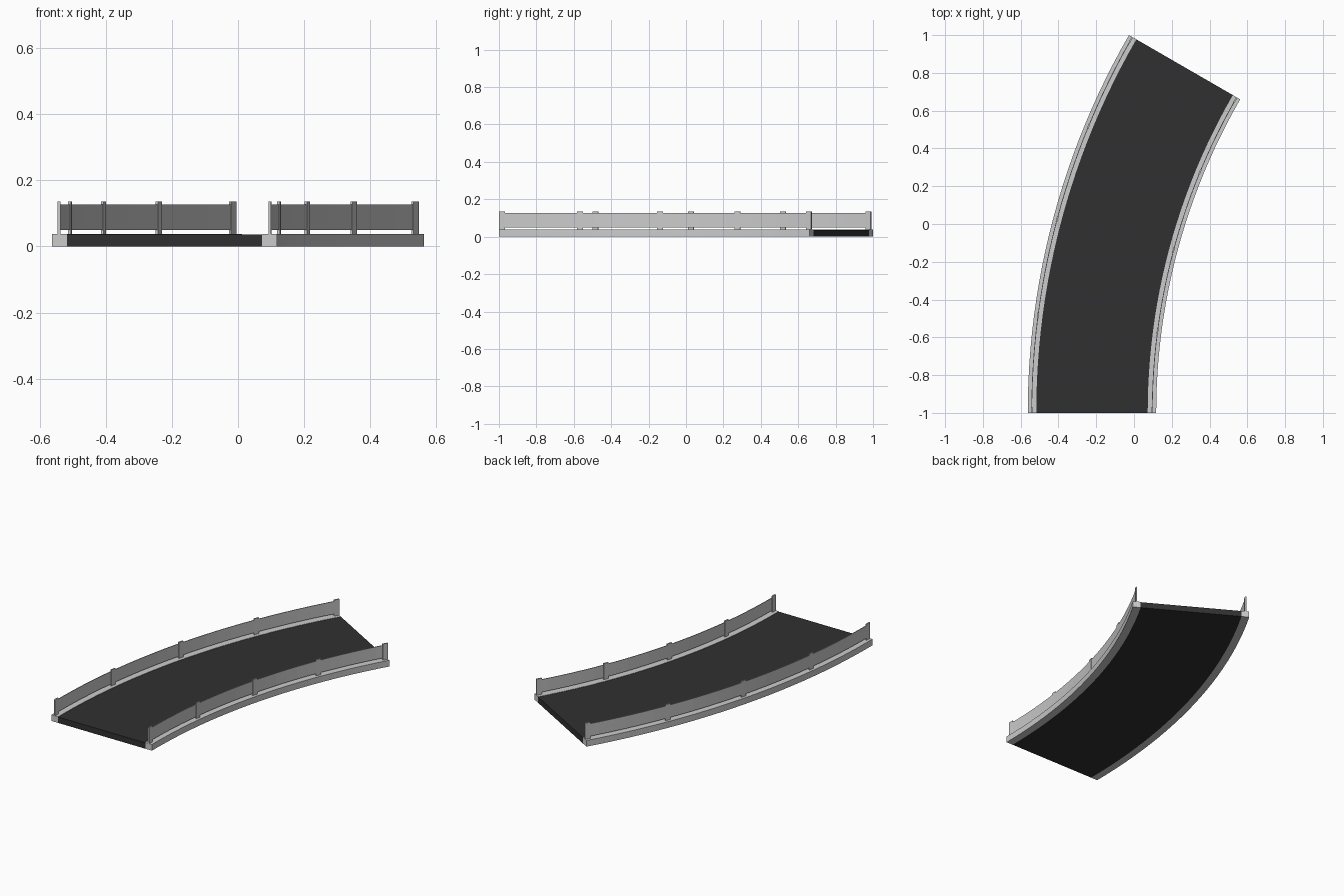
import bpy, bmesh, math

if "Cube" in bpy.data.objects:
    bpy.data.objects.remove(bpy.data.objects["Cube"])

CX, CY = 3.4375, -1.0        # centre of the bend
END = math.radians(30)       # sweep of the bend


def point(r, a, z):
    return (CX - r * math.cos(a), CY + r * math.sin(a), z)


def sweep(name, r0, r1, z0, z1, a0=0.0, a1=END, steps=24):
    """Rectangular section swept around the bend centre."""
    bm = bmesh.new()
    rings = []
    for i in range(steps + 1):
        a = a0 + (a1 - a0) * i / steps
        rings.append([bm.verts.new(point(r, a, z))
                      for r, z in ((r0, z0), (r1, z0), (r1, z1), (r0, z1))])
    for p, q in zip(rings, rings[1:]):
        for k in range(4):
            n = (k + 1) % 4
            bm.faces.new((p[k], p[n], q[n], q[k]))
    bm.faces.new(rings[0])
    bm.faces.new(rings[-1][::-1])
    bmesh.ops.recalc_face_normals(bm, faces=bm.faces[:])
    mesh = bpy.data.meshes.new(name)
    bm.to_mesh(mesh)
    bm.free()
    obj = bpy.data.objects.new(name, mesh)
    bpy.context.collection.objects.link(obj)
    return obj


# Road slab
asphalt = bpy.data.materials.new("asphalt")
asphalt.diffuse_color = (0.03, 0.03, 0.03, 1)
asphalt.use_nodes = True
asphalt.node_tree.nodes["Principled BSDF"].inputs["Base Color"].default_value = asphalt.diffuse_color
road = sweep("road_surface", 3.365, 3.955, 0.0, 0.036)
road.data.materials.append(asphalt)

# Kerbs, guard rails and posts on both sides
for side, k0, k1, rail in (("inner", 3.32, 3.365, 3.341),
                           ("outer", 3.955, 4.0, 3.979)):
    sweep(side + "_kerb", k0, k1, 0.0, 0.038)
    sweep(side + "_guard_rail", rail - 0.002, rail + 0.002, 0.05, 0.127)
    half = 0.016 / rail
    for i in range(5):
        a = min(max(END * i / 4 - 0.001, half), END - half)
        sweep(f"{side}_rail_post_{i + 1}", rail - 0.004, rail + 0.004,
              0.037, 0.136, a - half, a + half, 1)
